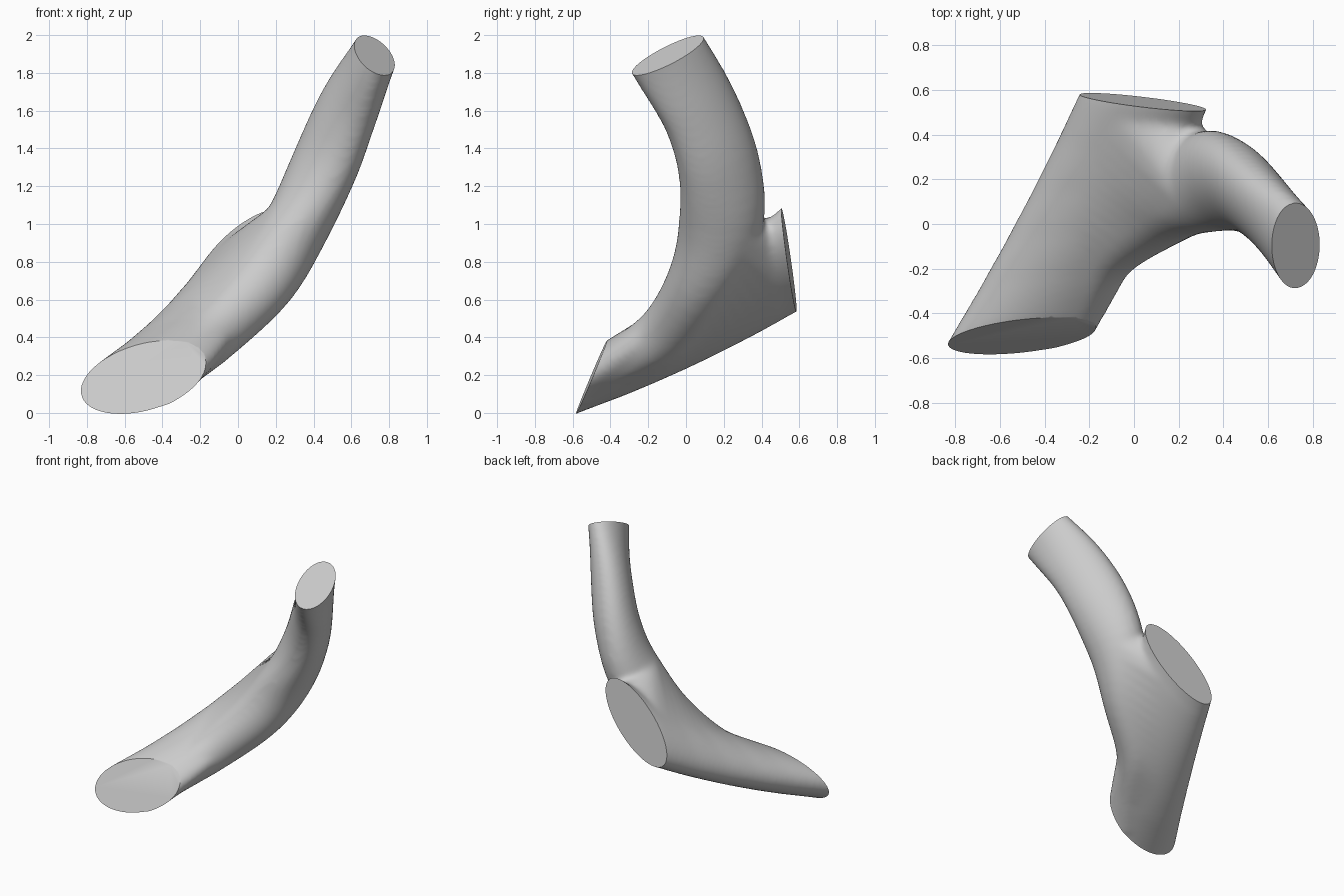
import bpy, bmesh, math
from mathutils import Vector

if "Cube" in bpy.data.objects:
    bpy.data.objects.remove(bpy.data.objects["Cube"])

SIDES = 48


def loft(bm, rings):
    """Closed skin through a list of point rings."""
    vs = [[bm.verts.new(p) for p in r] for r in rings]
    for a, b in zip(vs, vs[1:]):
        for i in range(SIDES):
            j = (i + 1) % SIDES
            bm.faces.new((a[i], a[j], b[j], b[i]))
    bm.faces.new(vs[0])
    bm.faces.new(vs[-1])


def hull(bm, points):
    """Convex block around the points, added to bm."""
    tmp = bmesh.new()
    for p in points:
        tmp.verts.new(p)
    bmesh.ops.convex_hull(tmp, input=tmp.verts)
    bmesh.ops.delete(tmp, geom=[v for v in tmp.verts if not v.link_faces], context='VERTS')
    me = bpy.data.meshes.new("web")
    tmp.to_mesh(me)
    tmp.free()
    bm.from_mesh(me)
    bpy.data.meshes.remove(me)


ANGLES = [2 * math.pi * i / SIDES for i in range(SIDES)]


def slanted_ellipse(c, sx, sz, r, by, bz):
    """Tilted ellipse in x/z lying on the plane y = by*x + bz*z around c."""
    pts = []
    for t in ANGLES:
        x = sx * math.cos(t)
        z = sz * (r * math.cos(t) + math.sqrt(1 - r * r) * math.sin(t))
        pts.append(Vector((c[0] + x, c[1] + by * x + bz * z, c[2] + z)))
    return pts


def catmull(p, steps):
    p = [Vector(q) for q in p]
    p = [2 * p[0] - p[1]] + p + [2 * p[-1] - p[-2]]
    out = []
    for a, b, c, d in zip(p, p[1:], p[2:], p[3:]):
        for s in range(steps):
            t = s / steps
            out.append(0.5 * (2 * b + (c - a) * t + (2 * a - 5 * b + 4 * c - d) * t * t
                              + (3 * b - a - 3 * c + d) * t ** 3))
    return out + [p[-2]]


bm = bmesh.new()

# thick trunk, sagging slightly and running a little past both cut faces
low = slanted_ellipse((-0.50, -0.50, 0.19), 0.335, 0.195, 0.37, 0.02, 0.41)
back = slanted_ellipse((0.04, 0.545, 0.81), 0.285, 0.275, 0.65, -0.05, -0.11)


def trunk(f):
    sag = Vector((0.02, 0, -0.035)) * 4 * max(0, f * (1 - f))
    return [a.lerp(b, f) + sag for a, b in zip(low, back)]


loft(bm, [trunk(f) for f in (-0.15, 0, 0.2, 0.4, 0.6, 0.8, 1, 1.15)])

# curved branch: centre x, y, z, two radii and roll in degrees
path = catmull([
    (-0.42, -0.58, 0.15, 0.12, 0.12, 0),
    (-0.29, -0.38, 0.255, 0.12, 0.12, 0),
    (-0.12, -0.10, 0.43, 0.155, 0.155, 0),
    (0.13, 0.08, 0.70, 0.18, 0.18, 0),
    (0.315, 0.185, 1.00, 0.175, 0.225, 12),
    (0.455, 0.175, 1.30, 0.16, 0.23, 25),
    (0.58, 0.075, 1.60, 0.14, 0.22, 22),
    (0.722, -0.095, 1.89, 0.117, 0.215, 2),
    (0.79, -0.19, 2.04, 0.117, 0.215, 2)], 5)
rings = []
for i, p in enumerate(path):
    n = path[min(i + 1, len(path) - 1)] - path[max(i - 1, 0)]
    n = Vector(n[:3]).normalized()
    x = (Vector((1, 0, 0)) - n * n.x).normalized()
    y = n.cross(x)
    roll = math.radians(p[5])
    u = x * math.cos(roll) + y * math.sin(roll)
    v = n.cross(u)
    c = Vector(p[:3])
    rings.append([c + u * p[3] * math.cos(t) + v * p[4] * math.sin(t) for t in ANGLES])
loft(bm, rings)

# web filling the crotch between trunk and branch
for i in range(6, 20):
    f0, f1 = (0.16 + 0.77 * (k - 5) / 15 for k in (i, i + 1))
    hull(bm, trunk(f0) + trunk(f1) + rings[i] + rings[i + 1])

bmesh.ops.recalc_face_normals(bm, faces=bm.faces)
mesh = bpy.data.meshes.new("forked_branch")
bm.to_mesh(mesh)
bm.free()
branch = bpy.data.objects.new("forked_branch", mesh)
bpy.context.collection.objects.link(branch)

# melt the limbs together
m = branch.modifiers.new("merge", 'REMESH')
m.mode = 'VOXEL'
m.voxel_size = 0.018
m = branch.modifiers.new("soften", 'SMOOTH')
m.factor = 0.5
m.iterations = 12

# saw off the three ends
cutters = []
for name, p, n in (("low_cut", (-0.50, -0.50, 0.19), (0.02, -1, 0.41)),
                   ("back_cut", (0.04, 0.545, 0.81), (0.05, 1, 0.11)),
                   ("top_cut", (0.722, -0.095, 1.893), (0.42, -0.41, 0.85))):
    n = Vector(n).normalized()
    bpy.ops.mesh.primitive_cube_add(size=1.2, location=Vector(p) + n * 0.6,
                                    rotation=n.to_track_quat('Z', 'Y').to_euler())
    cut = bpy.context.object
    cut.name = name
    cut.hide_render = True
    cutters.append(cut)
    m = branch.modifiers.new(name, 'BOOLEAN')
    m.operation = 'DIFFERENCE'
    m.solver = 'EXACT'
    m.object = cut

# bake the result and drop the cutters
dg = bpy.context.evaluated_depsgraph_get()
result = bpy.data.meshes.new_from_object(branch.evaluated_get(dg))
branch.modifiers.clear()
branch.data = result
for cut in cutters:
    bpy.data.objects.remove(cut)

bpy.ops.object.select_all(action='DESELECT')
branch.select_set(True)
bpy.context.view_layer.objects.active = branch
bpy.ops.object.shade_smooth_by_angle(angle=math.radians(35))
